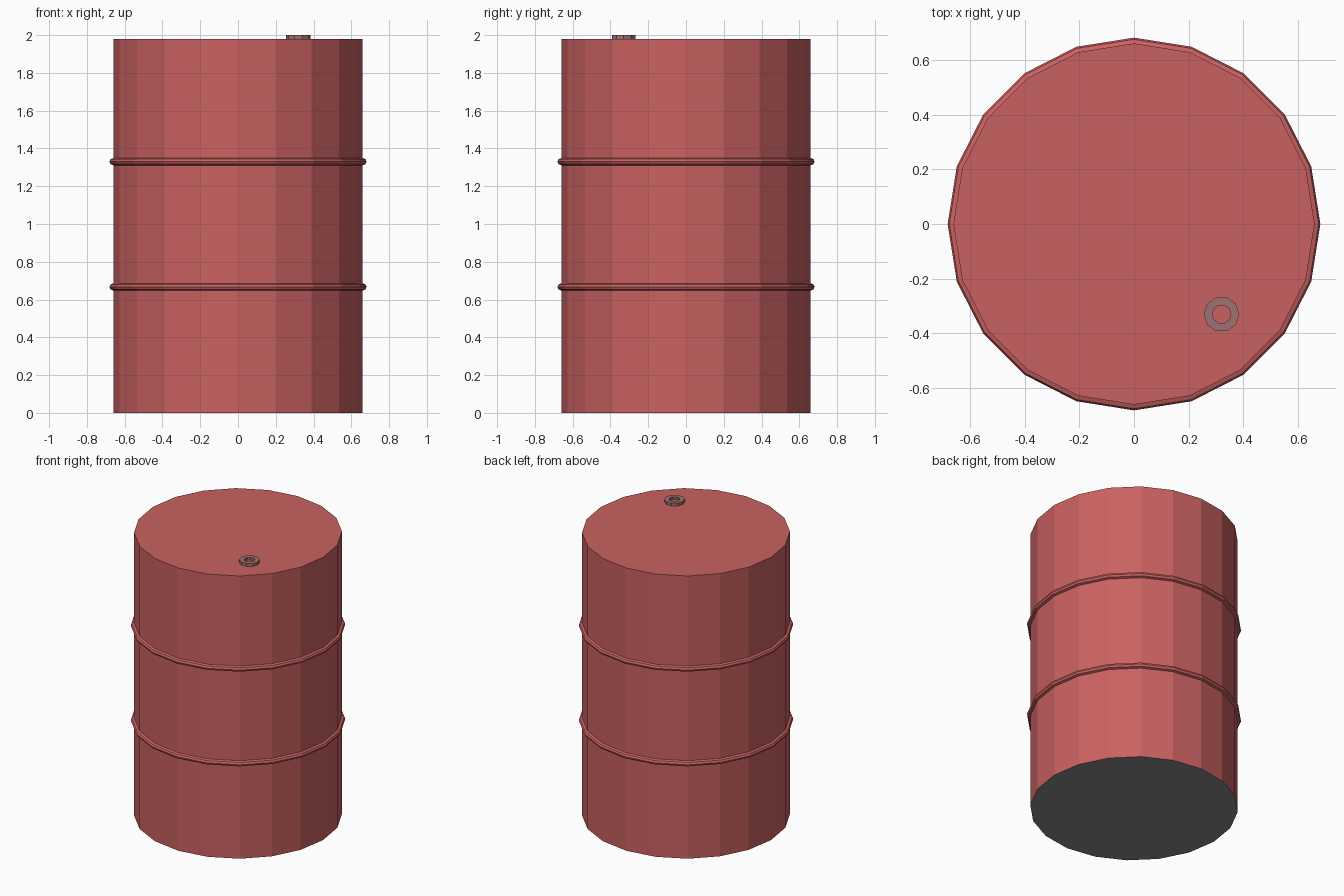
import bpy, bmesh, math

if "Cube" in bpy.data.objects:
    bpy.data.objects.remove(bpy.data.objects["Cube"])

SIDES = 20


def material(name, rgb):
    m = bpy.data.materials.new(name)
    m.diffuse_color = (*rgb, 1)
    m.use_nodes = True
    m.node_tree.nodes["Principled BSDF"].inputs["Base Color"].default_value = m.diffuse_color
    return m


red = material("red paint", (0.59, 0.12, 0.12))
grey = material("grey base", (0.25, 0.25, 0.25))
metal = material("dull bung metal", (0.34, 0.165, 0.165))


def finish(name, bm, mats):
    bmesh.ops.recalc_face_normals(bm, faces=bm.faces)
    me = bpy.data.meshes.new(name)
    bm.to_mesh(me)
    bm.free()
    for m in mats:
        me.materials.append(m)
    ob = bpy.data.objects.new(name, me)
    bpy.context.collection.objects.link(ob)
    return ob


def lathe_loop(name, profile, sides, mat, loc):
    """Revolve a closed (radius, z) profile around z."""
    bm = bmesh.new()
    rings = []
    for i in range(sides):
        a = 2 * math.pi * i / sides
        rings.append([bm.verts.new((r * math.cos(a), r * math.sin(a), z)) for r, z in profile])
    n = len(profile)
    for i in range(sides):
        p, q = rings[i], rings[(i + 1) % sides]
        for j in range(n):
            k = (j + 1) % n
            bm.faces.new((p[j], q[j], q[k], p[k]))
    ob = finish(name, bm, [mat])
    ob.location = loc
    return ob


# Drum body: twenty flat sides, red lid, grey underside
bm = bmesh.new()
R, H = 0.66, 1.98
low, high = [], []
for i in range(SIDES):
    a = 2 * math.pi * i / SIDES
    low.append(bm.verts.new((R * math.cos(a), R * math.sin(a), 0)))
    high.append(bm.verts.new((R * math.cos(a), R * math.sin(a), H)))
for i in range(SIDES):
    k = (i + 1) % SIDES
    bm.faces.new((low[i], low[k], high[k], high[i]))
bm.faces.new(high)
bm.faces.new(low[::-1]).material_index = 1
finish("drum_body", bm, [red, grey])

# Two rolling hoops
hoop = [(R + 0.021 * math.cos(t * math.pi / 4), 0.019 * math.sin(t * math.pi / 4)) for t in range(8)]
for name, z in (("lower_hoop", 0.667), ("upper_hoop", 1.33)):
    lathe_loop(name, hoop, SIDES, red, (0, 0, z))

# Bung ring on the lid
lathe_loop("bung_ring", [(0.034, 0), (0.065, 0), (0.065, 0.02), (0.034, 0.02)],
           10, metal, (0.32, -0.33, H))
